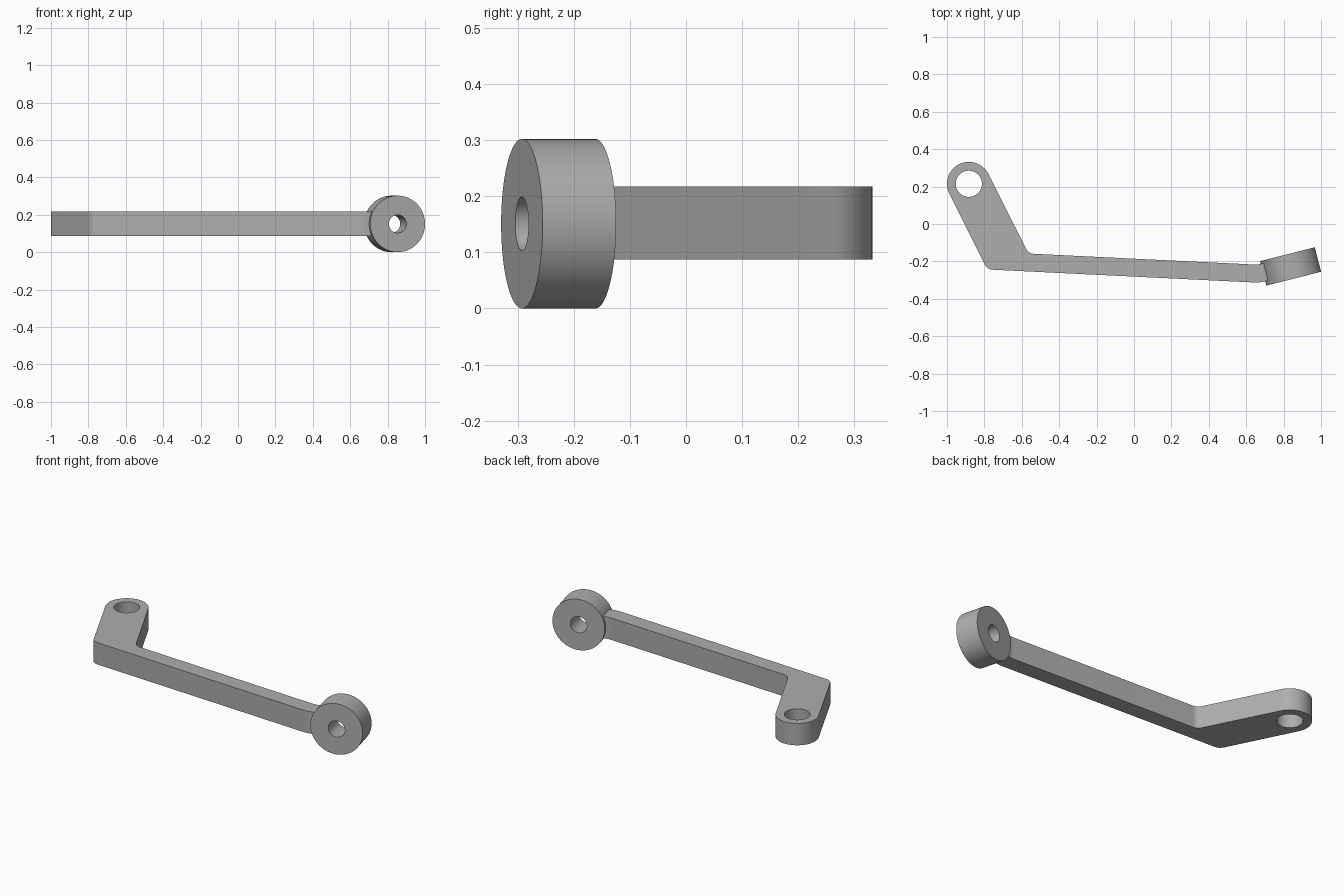
import bpy, bmesh, math
from mathutils import Vector, Matrix

cube = bpy.data.objects.get("Cube")
if cube:
    bpy.data.objects.remove(cube, do_unlink=True)

grey = bpy.data.materials.new("plain grey")
grey.use_nodes = True
grey.diffuse_color = (0.42, 0.42, 0.42, 1)
grey.node_tree.nodes["Principled BSDF"].inputs["Base Color"].default_value = grey.diffuse_color


def add_object(name, bm):
    mesh = bpy.data.meshes.new(name)
    bmesh.ops.recalc_face_normals(bm, faces=bm.faces)
    bm.to_mesh(mesh)
    bm.free()
    mesh.materials.append(grey)
    obj = bpy.data.objects.new(name, mesh)
    bpy.context.collection.objects.link(obj)
    return obj


def cylinder(name, radius, depth, matrix):
    bm = bmesh.new()
    bmesh.ops.create_cone(bm, cap_ends=True, segments=96, radius1=radius,
                          radius2=radius, depth=depth, matrix=matrix)
    return add_object(name, bm)


def boolean(target, tool, operation):
    mod = target.modifiers.new(operation.lower(), "BOOLEAN")
    mod.operation, mod.solver, mod.object = operation, "EXACT", tool
    bpy.context.view_layer.objects.active = target
    bpy.ops.object.modifier_apply(modifier=mod.name)
    bpy.data.objects.remove(tool, do_unlink=True)


def fillet(before, corner, after, radius, steps=10):
    """Points of an arc that rounds one corner of an outline."""
    a, c, b = Vector(before), Vector(corner), Vector(after)
    u, v = (a - c).normalized(), (b - c).normalized()
    half = u.angle(v) / 2
    centre = c + (u + v).normalized() * radius / math.sin(half)
    start = c + u * radius / math.tan(half) - centre
    sweep = math.pi - 2 * half
    if u.x * v.y - u.y * v.x > 0:
        sweep = -sweep
    return [centre + Matrix.Rotation(sweep * i / steps, 2) @ start for i in range(steps + 1)]


# Plate outline: round eye, short arm, long arm, bent tip
eye, eye_r = Vector((-0.883, 0.215)), 0.117
tilt = math.radians(26.3)
outline = [eye + eye_r * Vector((math.cos(t), math.sin(t)))
           for t in (tilt + math.pi * i / 48 for i in range(49))]
corners = [outline[-1], (-0.785, -0.243), (0.67, -0.314), (0.77, -0.289),
           (0.76, -0.193), (0.66, -0.2175), (-0.564, -0.158), outline[0]]
for i, radius in ((1, 0.05), (2, 0.2), (3, 0), (4, 0), (5, 0.12), (6, 0.05)):
    if radius:
        outline += fillet(corners[i - 1], corners[i], corners[i + 1], radius)
    else:
        outline.append(Vector(corners[i]))

bottom, top = 0.087, 0.217
bm = bmesh.new()
face = bm.faces.new([bm.verts.new((p.x, p.y, bottom)) for p in outline])
lifted = bmesh.ops.extrude_face_region(bm, geom=[face])["geom"]
bmesh.ops.translate(bm, vec=(0, 0, top - bottom),
                    verts=[g for g in lifted if isinstance(g, bmesh.types.BMVert)])
link = add_object("bent_link_arm", bm)

# Upright ring, turned to follow the bent tip
ring_place = (Matrix.Translation((0.837, -0.227, 0.151))
              @ Matrix.Rotation(math.radians(14.2), 4, "Z")
              @ Matrix.Rotation(math.pi / 2, 4, "X"))
boolean(link, cylinder("end_ring", 0.151, 0.135, ring_place), "UNION")

# Holes through the ring and the eye
boolean(link, cylinder("ring_hole", 0.048, 0.5, ring_place), "DIFFERENCE")
boolean(link, cylinder("eye_hole", 0.07, 0.5, Matrix.Translation((eye.x, eye.y, 0.15))), "DIFFERENCE")

link.select_set(True)
bpy.context.view_layer.objects.active = link
bpy.ops.object.shade_smooth_by_angle(angle=math.radians(30))
